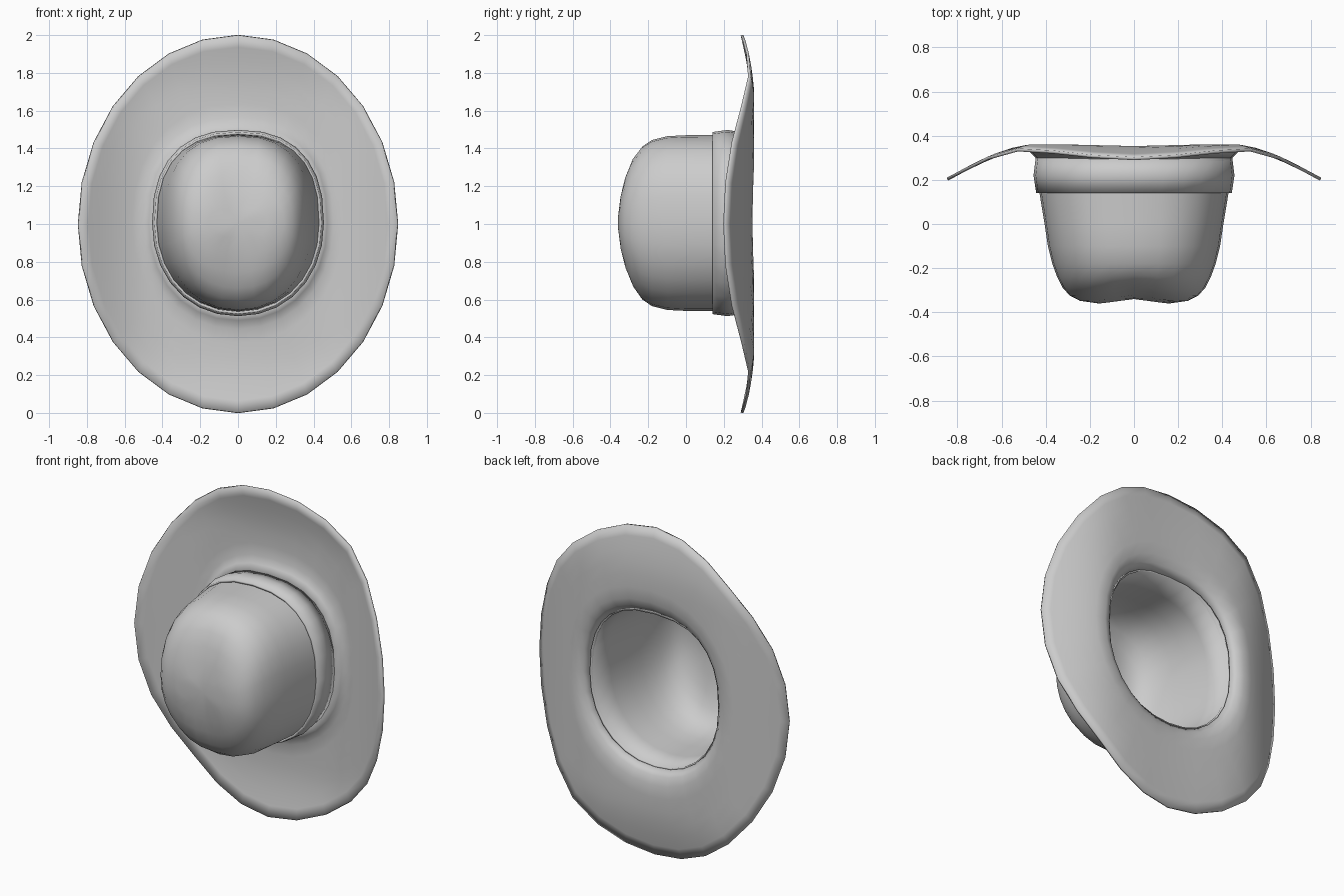
import bpy, bmesh
from math import cos, sin, pi, exp, copysign

if "Cube" in bpy.data.objects:
    bpy.data.objects.remove(bpy.data.objects["Cube"])

SEG = 28
CZ = 1.005


def ring(rx, rz, n_top, n_bot, zc=CZ):
    """Egg-like superellipse outline, as (x, z) pairs."""
    pts = []
    for i in range(SEG):
        a = 2 * pi * i / SEG
        c, s = cos(a), sin(a)
        n = n_top if s > 0 else n_bot
        pts.append((rx * copysign(abs(c) ** (2 / n), c),
                    zc + rz * copysign(abs(s) ** (2 / n), s)))
    return pts


def interp(table, v):
    for (a, p), (b, q) in zip(table, table[1:]):
        if v <= b:
            return p + (q - p) * (v - a) / (b - a)
    return table[-1][1]


def loft(name, rings, tip=None, thick=0.012, offset=-1, angle=50):
    """Skin a list of 3D rings, optionally closed at a tip point."""
    bm = bmesh.new()
    rows = [[bm.verts.new(p) for p in r] for r in rings]
    for a, b in zip(rows, rows[1:]):
        for i in range(SEG):
            j = (i + 1) % SEG
            bm.faces.new((a[i], a[j], b[j], b[i]))
    if tip:
        t = bm.verts.new(tip)
        for i in range(SEG):
            bm.faces.new((rows[-1][i], rows[-1][(i + 1) % SEG], t))
    me = bpy.data.meshes.new(name)
    bm.to_mesh(me)
    bm.free()
    ob = bpy.data.objects.new(name, me)
    bpy.context.collection.objects.link(ob)
    mod = ob.modifiers.new("thickness", 'SOLIDIFY')
    mod.thickness = thick
    mod.offset = offset
    bpy.ops.object.select_all(action='DESELECT')
    ob.select_set(True)
    bpy.context.view_layer.objects.active = ob
    bpy.ops.object.shade_smooth_by_angle(angle=angle * pi / 180)
    return ob


# crown: tapering wall, rounded shoulder, lengthwise crease on the top
def crease(x, y):
    return 0.027 * exp(-(x / 0.1) ** 2) * min(1, max(0, (-0.2 - y) / 0.12))


crown_profile = [(0.30, .445, .475), (0.14, .428, .466), (0.0, .405, .465),
                 (-0.10, .39, .46), (-0.18, .37, .44), (-0.24, .348, .405),
                 (-0.29, .322, .345), (-0.325, .29, .26),
                 (-0.348, .245, .17), (-0.362, .16, .08)]
crown = []
for y, rx, rz in crown_profile:
    crown.append([(x, y + crease(x, y), z) for x, z in ring(rx, rz, 2.5, 2.15)])
loft("crown", crown, tip=(0, -0.34, CZ))

# hat band hugging the base of the crown
band_profile = [(0.30, .445, .48), (0.22, .455, .493), (0.14, .443, .482)]
loft("hat_band", [[(x, y, z) for x, z in ring(rx, rz, 2.4, 2.1)]
                  for y, rx, rz in band_profile], thick=0.014, angle=35)

# brim: egg-shaped hole to oval edge, sides rolled towards the crown, tips dipped
side_roll = [(0, .346), (.3, .353), (.47, .354), (.55, .338), (.64, .308),
             (.72, .27), (.845, .203)]
inner, outer = ring(.44, .475, 2.5, 2.15), ring(.845, 1.0, 2.0, 2.0, 1.0)
brim = []
for t in (0, .07, .16, .3, .45, .6, .74, .88, 1):
    row = []
    for (xi, zi), (xo, zo) in zip(inner, outer):
        x, z = xi + (xo - xi) * t, zi + (zo - zi) * t
        y = interp(side_roll, abs(x))
        y -= 0.05 * max(0, 1 - t / 0.2) ** 2
        y -= 0.05 * max(0, (abs(z - 1) - 0.7) / 0.3) ** 1.5
        row.append((x, y, z))
    brim.append(row)
loft("brim", brim, thick=0.014, offset=0)
